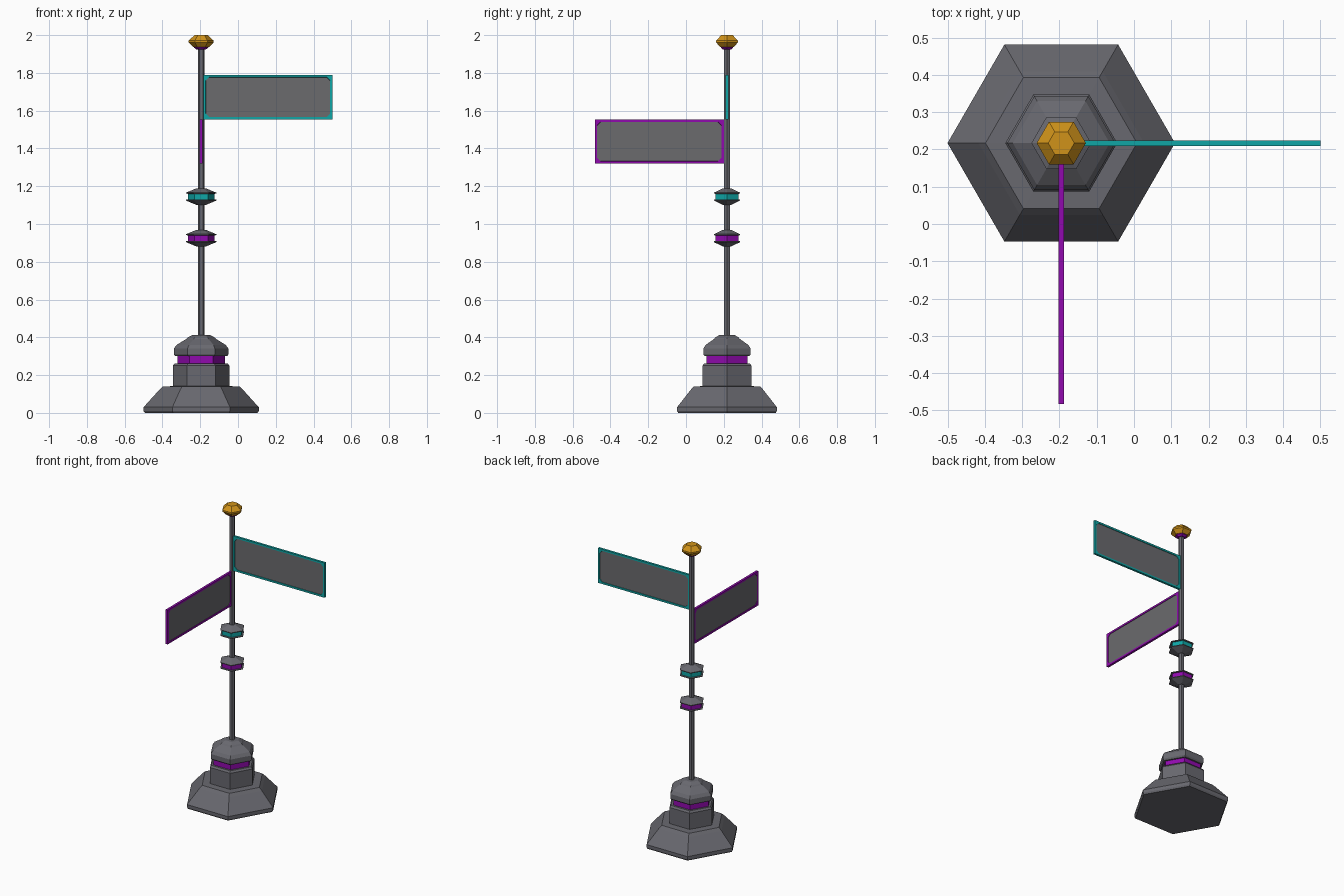
import bpy, bmesh
from math import cos, sin, pi

if "Cube" in bpy.data.objects:
    bpy.data.objects.remove(bpy.data.objects["Cube"], do_unlink=True)

PX, PY = -0.195, 0.217  # pole axis


def material(name, rgb):
    m = bpy.data.materials.new(name)
    m.use_nodes = True
    m.diffuse_color = (*rgb, 1)
    m.node_tree.nodes["Principled BSDF"].inputs["Base Color"].default_value = (*rgb, 1)
    return m


stone = material("slate grey", (0.14, 0.14, 0.16))
panel = material("panel grey", (0.145, 0.145, 0.155))
purple = material("purple", (0.28, 0.003, 0.42))
teal = material("teal", (0.005, 0.38, 0.38))
gold = material("gold", (0.63, 0.29, 0.01))


def finish(name, bm, *mats):
    bmesh.ops.recalc_face_normals(bm, faces=bm.faces)
    mesh = bpy.data.meshes.new(name)
    bm.to_mesh(mesh)
    bm.free()
    for m in mats:
        mesh.materials.append(m)
    obj = bpy.data.objects.new(name, mesh)
    bpy.context.collection.objects.link(obj)
    return obj


def hex_turned(name, profile, mat, z0=0):
    """Six-sided solid from (radius, height) pairs, capped at both ends."""
    bm = bmesh.new()
    rings = [[bm.verts.new((PX + r * cos(i * pi / 3), PY + r * sin(i * pi / 3), z0 + z))
              for i in range(6)] for r, z in profile]
    for low, high in zip(rings, rings[1:]):
        for i in range(6):
            j = (i + 1) % 6
            bm.faces.new((low[i], low[j], high[j], high[i]))
    bm.faces.new(rings[0][::-1])
    bm.faces.new(rings[-1])
    return finish(name, bm, mat)


def sign(name, size, center, axis, mat):
    """Framed plate, thin along the given axis, with a clipped-corner recess on both sides."""
    bm = bmesh.new()
    bmesh.ops.create_cube(bm, size=1)
    bmesh.ops.scale(bm, vec=size, verts=bm.verts)
    bmesh.ops.translate(bm, vec=center, verts=bm.verts)
    sides = [f for f in bm.faces if abs(f.normal[axis]) > 0.9]
    bmesh.ops.inset_individual(bm, faces=sides, thickness=0.017)
    corners = [v for f in sides for v in f.verts]
    bmesh.ops.bevel(bm, geom=corners, offset=0.018, segments=1, affect='VERTICES')
    bm.normal_update()
    fields = [f for f in bm.faces if len(f.verts) == 8]
    bmesh.ops.inset_individual(bm, faces=fields, thickness=0.001, depth=-0.003)
    for f in fields:
        f.material_index = 1
    return finish(name, bm, mat, panel)


# Stepped base
hex_turned("base_foot", [(0.298, 0), (0.305, 0.01), (0.305, 0.03), (0.222, 0.122),
                         (0.203, 0.14), (0.13, 0.142)], stone)
hex_turned("base_block", [(0.15, 0.135), (0.15, 0.25), (0.14, 0.262), (0.1, 0.262)], stone)
hex_turned("base_band", [(0.125, 0.255), (0.125, 0.305)], purple)
hex_turned("base_cap", [(0.1, 0.3), (0.137, 0.3), (0.145, 0.31), (0.145, 0.34),
                        (0.13, 0.36), (0.078, 0.392), (0.07, 0.4), (0.045, 0.413)], stone)

# Pole
hex_turned("pole", [(0.017, 0.4), (0.017, 1.94)], stone)

# Collars with coloured bands
for label, z, mat in (("lower", 0.925, purple), ("upper", 1.145, teal)):
    hex_turned(label + "_collar_band", [(0.07, -0.02), (0.07, 0.02)], mat, z)
    for part, s in (("top", 1), ("bottom", -1)):
        hex_turned(f"{label}_collar_{part}", [(0.065, s * 0.014), (0.08, s * 0.016),
                   (0.08, s * 0.021), (0.025, s * 0.044)], stone, z)

# Finial
hex_turned("finial_seat", [(0.025, 1.924), (0.038, 1.934), (0.038, 1.942)], purple)
hex_turned("finial", [(0.042, 1.937), (0.066, 1.961), (0.066, 1.971), (0.035, 2.0)], gold)

# Sign blades
sign("left_sign", (0.683, 0.015, 0.235), (0.1585, PY, 1.672), 1, teal)
sign("front_sign", (0.015, 0.683, 0.232), (PX, -0.1415, 1.436), 0, purple)
